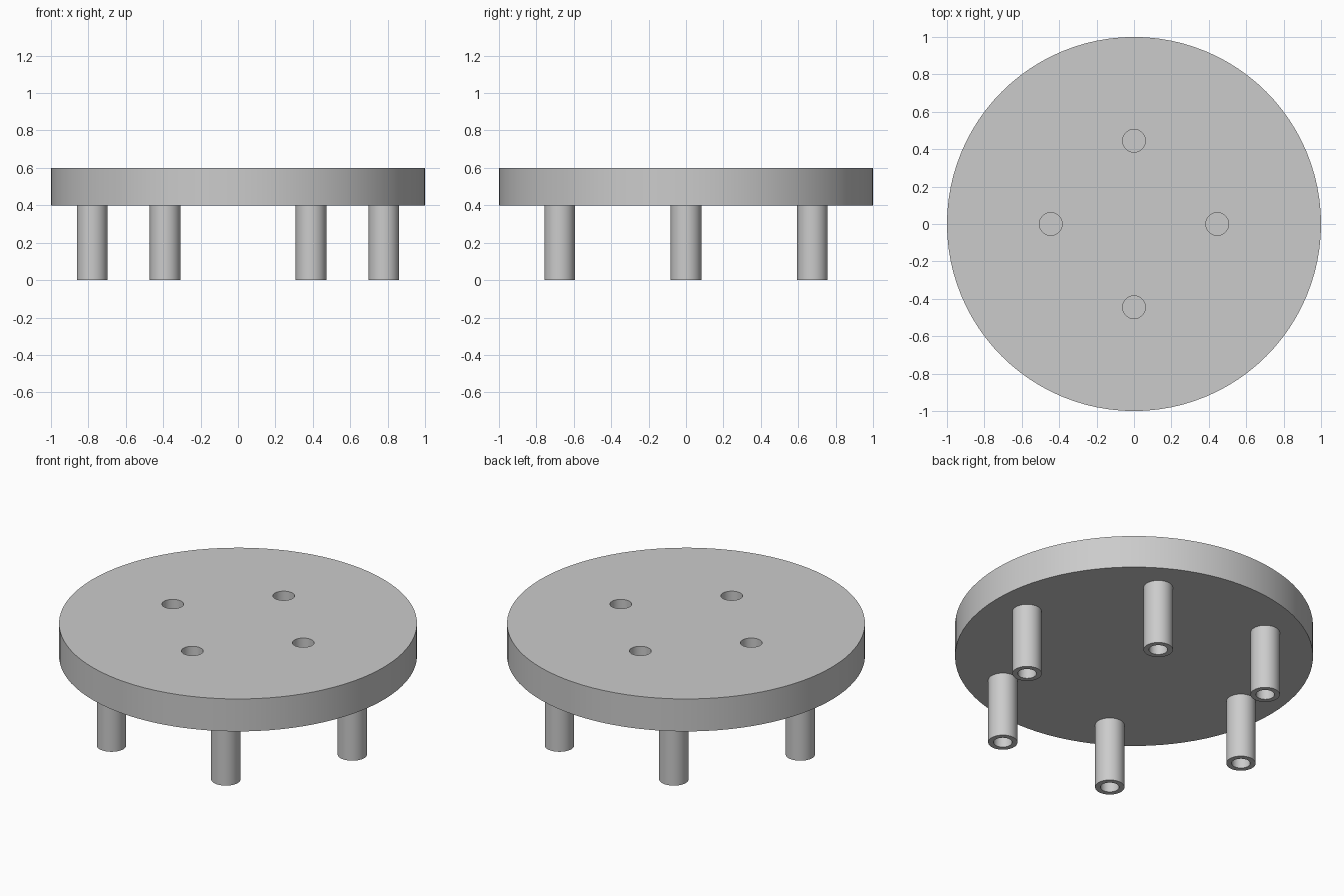
import bpy
import bmesh
from math import cos, sin, tau, radians
from mathutils import Vector

DISC_BOTTOM, DISC_TOP = 0.4, 0.6
LEG_RADIUS, BORE_RADIUS, LEG_RING = 0.082, 0.052, 0.78
HOLE_RADIUS, HOLE_DEPTH, HOLE_RING = 0.061, 0.1, 0.445

cube = bpy.data.objects.get("Cube")
if cube:
    bpy.data.objects.remove(cube, do_unlink=True)

grey = bpy.data.materials.new("light grey")
grey.use_nodes = True
colour = (0.6, 0.6, 0.6, 1)
grey.diffuse_color = colour
grey.node_tree.nodes["Principled BSDF"].inputs["Base Color"].default_value = colour


def ring(count, radius):
    return [(radius * cos(tau * i / count), radius * sin(tau * i / count)) for i in range(count)]


def activate(obj):
    bpy.ops.object.select_all(action="DESELECT")
    obj.select_set(True)
    bpy.context.view_layer.objects.active = obj


def smooth(obj):
    activate(obj)
    bpy.ops.object.shade_smooth_by_angle(angle=radians(30))


def cylinder(name, radius, bottom, top, segments, x=0, y=0):
    bpy.ops.mesh.primitive_cylinder_add(vertices=segments, radius=radius, depth=top - bottom,
                                        location=(x, y, (top + bottom) / 2))
    obj = bpy.context.object
    obj.name = name
    obj.data.materials.append(grey)
    return obj


# Round plate with four blind holes in its top
plate = cylinder("round_plate", 1, DISC_BOTTOM, DISC_TOP, 96)
for x, y in ring(4, HOLE_RING):
    cutter = cylinder("hole_cutter", HOLE_RADIUS, DISC_TOP - HOLE_DEPTH, DISC_TOP + 0.1, 40, x, y)
    cutter.hide_render = True
    cut = plate.modifiers.new("hole", "BOOLEAN")
    cut.operation, cut.solver, cut.object = "DIFFERENCE", "EXACT", cutter
    activate(plate)
    bpy.ops.object.modifier_apply(modifier=cut.name)
    bpy.data.objects.remove(cutter, do_unlink=True)
smooth(plate)

# Hollow leg: a wall profile spun about its axis, closed above by the plate
bm = bmesh.new()
profile = [(BORE_RADIUS, DISC_BOTTOM), (BORE_RADIUS, 0), (LEG_RADIUS, 0), (LEG_RADIUS, DISC_BOTTOM)]
verts = [bm.verts.new((r, 0, z)) for r, z in profile]
edges = [bm.edges.new(pair) for pair in zip(verts, verts[1:])]
bmesh.ops.spin(bm, geom=verts + edges, cent=(0, 0, 0), axis=Vector((0, 0, 1)),
               angle=tau, steps=40, use_merge=True)
bmesh.ops.remove_doubles(bm, verts=bm.verts, dist=0.0001)
bmesh.ops.recalc_face_normals(bm, faces=bm.faces)
# Make sure the foot faces down
if any(f.normal.z > 0.9 for f in bm.faces):
    bmesh.ops.reverse_faces(bm, faces=bm.faces)
leg_mesh = bpy.data.meshes.new("hollow_leg")
bm.to_mesh(leg_mesh)
bm.free()
leg_mesh.materials.append(grey)

# Six legs evenly spaced under the plate
legs = []
for i, (x, y) in enumerate(ring(6, LEG_RING)):
    leg = bpy.data.objects.new(f"hollow_leg_{i + 1}", leg_mesh)
    leg.location = (x, y, 0)
    bpy.context.collection.objects.link(leg)
    legs.append(leg)
smooth(legs[0])
